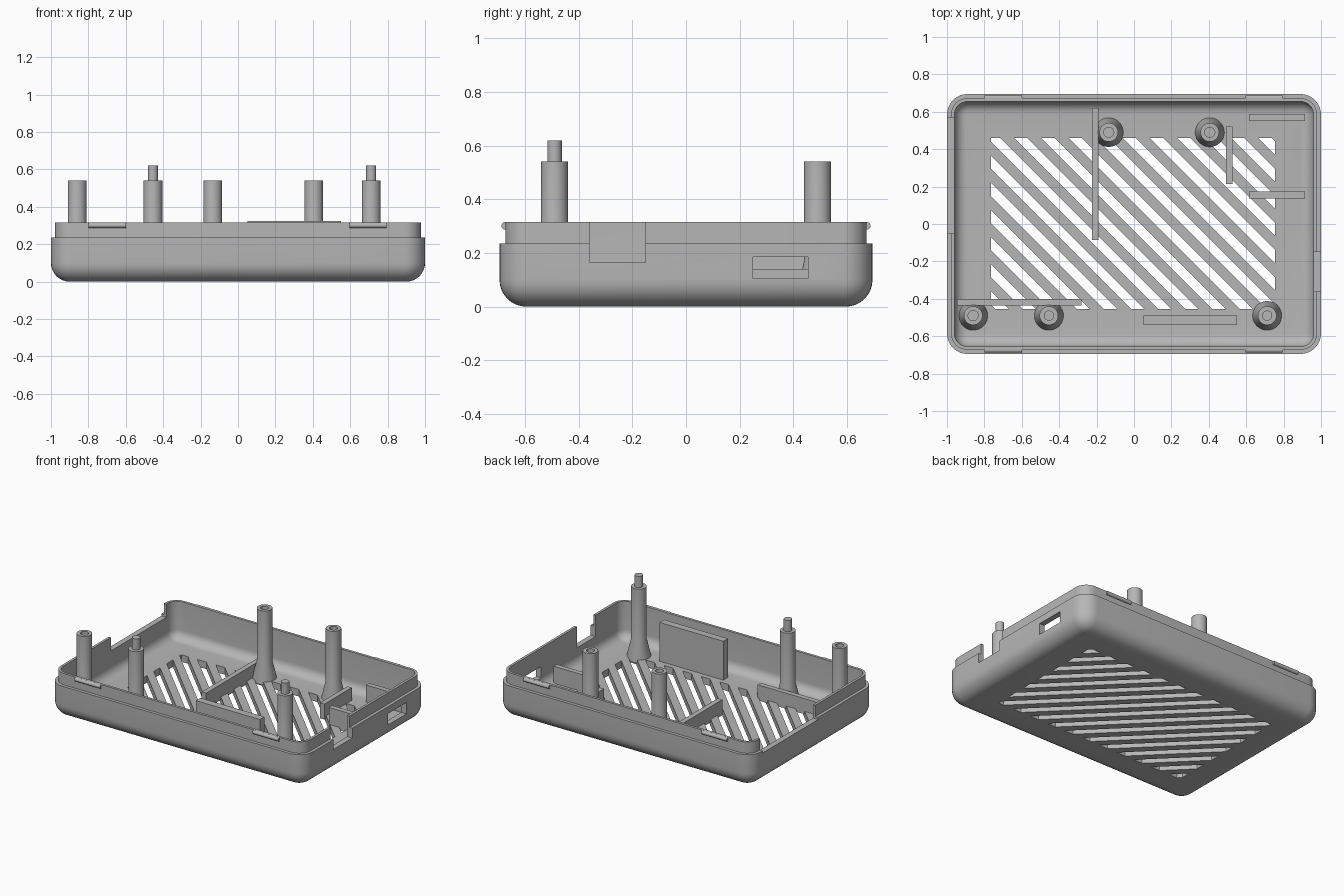
import bpy, bmesh
from math import sin, cos, pi
from mathutils import Vector, Matrix

if "Cube" in bpy.data.objects:
    bpy.data.objects.remove(bpy.data.objects["Cube"])

HX, HY = 1.0, 0.695
FLOOR = 0.05

grey = bpy.data.materials.new("plain_grey")
grey.use_nodes = True
grey.diffuse_color = (0.47, 0.47, 0.47, 1)
grey.node_tree.nodes["Principled BSDF"].inputs["Base Color"].default_value = (0.47, 0.47, 0.47, 1)


def finish(bm, name, smooth=True):
    bmesh.ops.recalc_face_normals(bm, faces=bm.faces)
    mesh = bpy.data.meshes.new(name)
    bm.to_mesh(mesh)
    bm.free()
    mesh.materials.append(grey)
    obj = bpy.data.objects.new(name, mesh)
    bpy.context.collection.objects.link(obj)
    bpy.ops.object.select_all(action='DESELECT')
    obj.select_set(True)
    bpy.context.view_layer.objects.active = obj
    if smooth:
        bpy.ops.object.shade_smooth_by_angle(angle=pi / 6)
    return obj


def add_box(bm, x0, x1, y0, y1, z0, z1):
    mat = Matrix.Translation(((x0 + x1) / 2, (y0 + y1) / 2, (z0 + z1) / 2))
    mat = mat @ Matrix.Diagonal((x1 - x0, y1 - y0, z1 - z0, 1))
    return bmesh.ops.create_cube(bm, size=1, matrix=mat)["verts"]


def box(name, *bounds):
    bm = bmesh.new()
    add_box(bm, *bounds)
    return finish(bm, name, False)


def ring(bm, inset, z, steps=8):
    """Rounded rectangle of vertices, inset from the outer outline."""
    r = max(0.11 - inset, 0.004)
    verts = []
    for q, (sx, sy) in enumerate(((1, 1), (-1, 1), (-1, -1), (1, -1))):
        for i in range(steps + 1):
            a = (q + i / steps) * pi / 2
            verts.append(bm.verts.new((sx * (HX - inset - r) + r * cos(a),
                                       sy * (HY - inset - r) + r * sin(a), z)))
    return verts


# Tray shell: outer fillet, stepped lip, inner wall and inner fillet
R, WALL, R_IN = 0.1, 0.04, 0.065
arc = [i * pi / 16 for i in range(9)]
section = [(R - R * sin(a), R - R * cos(a)) for a in arc]
section += [(0, 0.235), (0.022, 0.235), (0.022, 0.315), (WALL, 0.315)]
section += [(WALL + R_IN * (1 - cos(a)), FLOOR + R_IN * (1 - sin(a))) for a in arc]
bm = bmesh.new()
rings = [ring(bm, *p) for p in section]
for lower, upper in zip(rings, rings[1:]):
    n = len(lower)
    for i in range(n):
        j = (i + 1) % n
        bm.faces.new((lower[i], lower[j], upper[j], upper[i]))
bm.faces.new(rings[0])
bm.faces.new(rings[-1])
tray = finish(bm, "tray", False)

# Cutters: diagonal vent slots clipped to a rectangle
X0, X1, Y0, Y1 = -0.765, 0.755, -0.455, 0.46
bm = bmesh.new()
for k in range(-8, 9):
    slot = bmesh.new()
    verts = add_box(slot, -0.035, 0.035, Y0, Y1, -0.1, 0.1)
    for v in verts:
        v.co.x += 0.145 * k - v.co.y
    for co, no in (((X0, 0, 0), (-1, 0, 0)), ((X1, 0, 0), (1, 0, 0))):
        bmesh.ops.bisect_plane(slot, geom=slot.verts[:] + slot.edges[:] + slot.faces[:],
                               plane_co=co, plane_no=no, clear_outer=True)
        bmesh.ops.holes_fill(slot, edges=[e for e in slot.edges if e.is_boundary])
    temp = bpy.data.meshes.new("slot_temp")
    slot.to_mesh(temp)
    slot.free()
    bm.from_mesh(temp)
    bpy.data.meshes.remove(temp)
# Cutters: connector notch, port window and the long opening
add_box(bm, 0.9, 1.1, -0.36, -0.15, 0.165, 0.5)
add_box(bm, 0.9, 1.1, 0.25, 0.455, 0.105, 0.185)
add_box(bm, -1.1, -0.9, -0.05, 0.57, 0.22, 0.5)
cutter = finish(bm, "opening_cutter", False)
cutter.hide_render = True

mod = tray.modifiers.new("openings", 'BOOLEAN')
mod.operation = 'DIFFERENCE'
mod.solver = 'EXACT'
mod.object = cutter
bpy.ops.object.select_all(action='DESELECT')
bpy.context.view_layer.objects.active = tray
tray.select_set(True)
bpy.ops.object.modifier_apply(modifier=mod.name)
bpy.ops.object.shade_smooth_by_angle(angle=pi / 6)
bpy.data.objects.remove(cutter)

# Support ribs standing on the floor
Z = FLOOR - 0.02
box("long_cross_rib", -0.225, -0.19, -0.085, 0.62, Z, 0.14)
box("short_cross_rib", 0.492, 0.527, 0.215, 0.52, Z, 0.14)
box("front_rib", -0.945, -0.28, -0.435, -0.4, Z, 0.14)
box("tall_front_plate", 0.05, 0.55, -0.54, -0.49, Z, 0.325)
for i, y in enumerate((0.155, 0.57)):
    box(f"side_rib_{i + 1}", 0.615, 0.915, y - 0.018, y + 0.018, Z, 0.17)


def lathe(name, profile, x, y, n=32):
    bm = bmesh.new()
    verts = [bm.verts.new((r, 0, z)) for r, z in profile]
    edges = [bm.edges.new(p) for p in zip(verts, verts[1:])]
    bmesh.ops.spin(bm, geom=verts + edges, cent=(0, 0, 0), axis=(0, 0, 1),
                   angle=2 * pi, steps=n)
    bmesh.ops.remove_doubles(bm, verts=bm.verts, dist=0.0005)
    bmesh.ops.translate(bm, verts=bm.verts, vec=Vector((x, y, 0)))
    return finish(bm, name)


# Posts with flared feet: some hollow, some with a locating pin
shaft = [(0, Z), (0.078, Z), (0.078, FLOOR), (0.05, 0.17), (0.05, 0.54), (0.027, 0.54)]
for i, (x, y) in enumerate(((-0.86, -0.49), (-0.135, 0.49), (0.405, 0.49))):
    lathe(f"hollow_post_{i + 1}", shaft + [(0.027, 0.3), (0, 0.3)], x, y)
for i, x in enumerate((-0.455, 0.712)):
    lathe(f"pin_post_{i + 1}", shaft + [(0.027, 0.62), (0, 0.62)], x, -0.49)

# Snap ridges along the front and back lips
for side, sy in (("front", -1), ("back", 1)):
    for end, x in (("right", -0.7), ("left", 0.695)):
        bm = bmesh.new()
        mat = Matrix.Translation((x, sy * 0.674, 0.301)) @ Matrix.Rotation(pi / 2, 4, 'Y')
        bmesh.ops.create_cone(bm, cap_ends=True, segments=16, radius1=0.014,
                              radius2=0.014, depth=0.2, matrix=mat)
        finish(bm, f"{side}_{end}_snap_ridge")
